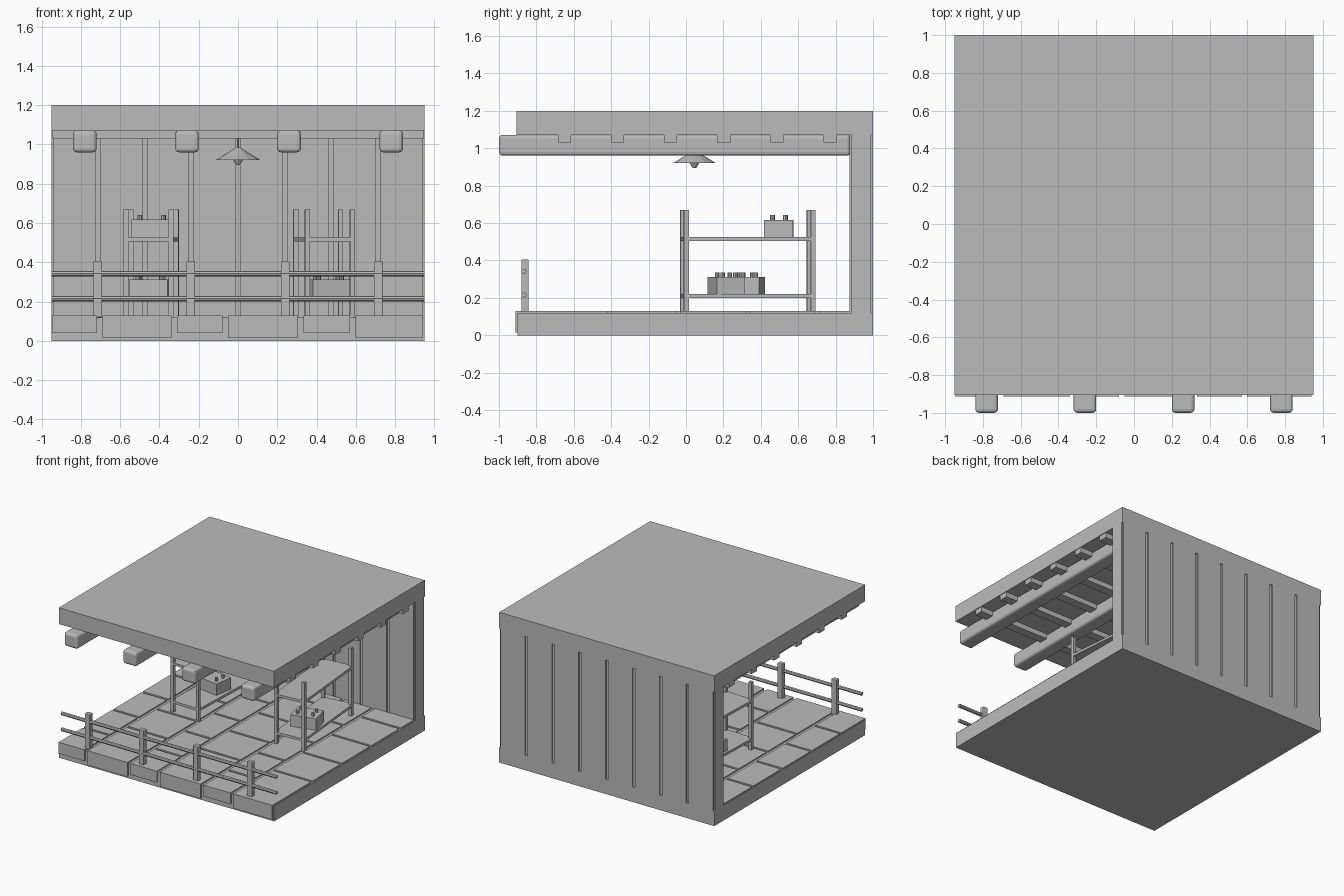
import bpy, math
from mathutils import Matrix, Vector

cube = bpy.data.objects.get("Cube")
if cube:
    bpy.data.objects.remove(cube, do_unlink=True)

GREY = (0.5, 0.5, 0.5, 1)
mat = bpy.data.materials.new("plain_grey")
mat.use_nodes = True
mat.diffuse_color = GREY
mat.node_tree.nodes["Principled BSDF"].inputs["Base Color"].default_value = GREY


def finish(name):
    ob = bpy.context.object
    ob.name = name
    ob.data.materials.append(mat)
    return ob


def box(name, x, y, z, bevel=0, frame=None):
    """Box from (min, max) pairs, optionally placed in a turned frame."""
    bpy.ops.mesh.primitive_cube_add(size=1)
    ob = finish(name)
    size = Vector([b - a for a, b in (x, y, z)])
    mid = Vector([(a + b) / 2 for a, b in (x, y, z)])
    ob.data.transform(Matrix.Translation(mid) @ Matrix.Diagonal(size.to_4d()))
    if frame:
        ob.matrix_world = frame
    if bevel:
        mod = ob.modifiers.new("Bevel", "BEVEL")
        mod.width, mod.segments = bevel, 3
    return ob


def cone(name, centre, r1, r2, height, sides, turn=(0, 0, 0)):
    bpy.ops.mesh.primitive_cone_add(vertices=sides, radius1=r1, radius2=r2, depth=height,
                                    location=centre, rotation=turn)
    return finish(name)


def frame_at(x, y, z, degrees):
    return Matrix.Translation((x, y, z)) @ Matrix.Rotation(math.radians(degrees), 4, "Z")


# Shell: floor slab, roof slab and back wall, open at the sides and front
W = 0.95
box("floor_slab", (-W, W), (-0.9, 1), (0, 0.12))
box("roof_slab", (-W, W), (-0.905, 1), (1.07, 1.2))
box("wall_core", (-W, W), (0.885, 0.99), (0.12, 1.07))

# Wall boards on both faces, leaving narrow grooves
pitch = 2 * W / 8
for i in range(8):
    left = -W + i * pitch
    span = (left + 0.011, left + pitch - 0.011)
    box("inner_wall_board", span, (0.875, 0.886), (0.12, 1.07))
    box("outer_wall_board", span, (0.989, 1), (0.12, 1.07))

# Stone paving in staggered columns, with facing stones on the front edge
edges = [-0.96, -0.705, -0.325, -0.065, 0.32, 0.585, 0.955]
for i, (a, b) in enumerate(zip(edges, edges[1:])):
    span = (a + 0.014, b - 0.014)
    odd = i % 2
    box("facing_stone", span, (-0.912, -0.899), (0.015 if odd else 0.04, 0.13))
    start, end = -0.9, (-0.41 if odd else -0.6)
    while start < 0.86:
        box("paving_stone", span, (start + (0.01 if start > -0.9 else 0), end - 0.01),
            (0.115, 0.13))
        start, end = end, min(end + 0.37, 0.885)

# Ceiling beams and cross battens
for x in (-0.78, -0.26, 0.26, 0.78):
    box("ceiling_beam", (x - 0.06, x + 0.06), (-1, 0.88), (0.96, 1.072), 0.02)
for i in range(6):
    y = -0.65 + i * 0.284
    box("ceiling_batten", (-0.945, 0.945), (y - 0.035, y + 0.035), (1.03, 1.072))

# Front railing
for x in (-0.715, -0.24, 0.24, 0.715):
    box("railing_post", (x - 0.022, x + 0.022), (-0.88, -0.842), (0.12, 0.405), 0.005)
for z in (0.215, 0.342):
    cone("railing_rail", (0, -0.867, z), 0.014, 0.014, 2 * W, 8, (0, math.pi / 2, 0))

# Two shelf racks, each turned slightly
for x, turn in ((0.4375, 5), (-0.4425, -2.2)):
    place = frame_at(x, 0.33, 0, turn)
    for px in (-0.115, 0.115):
        for py in (-0.34, 0.34):
            box("shelf_post", (px - 0.0125, px + 0.0125), (py - 0.0125, py + 0.0125),
                (0.12, 0.67), frame=place)
    for z in (0.21, 0.515):
        box("shelf_board", (-0.127, 0.127), (-0.35, 0.35), (z - 0.01, z + 0.01), frame=place)

# Crates with four round studs on the lid
for x, y, z, turn in ((0.46, 0.215, 0.22, 14), (-0.445, 0.33, 0.22, -9), (-0.44, 0.497, 0.525, -1)):
    place = frame_at(x, y, z, turn)
    box("crate", (-0.1, 0.1), (-0.077, 0.077), (0, 0.092), frame=place)
    for sx in (-0.06, 0.06):
        for sy in (-0.035, 0.035):
            cone("crate_stud", place @ Vector((sx, sy, 0.104)), 0.012, 0.012, 0.026, 8)

# Hanging lamp
cone("lamp_shade", (0, 0.045, 0.952), 0.115, 0.012, 0.064, 12)
cone("lamp_bulb", (0, 0.045, 0.908), 0.01, 0.026, 0.026, 10)
cone("lamp_cord", (0, 0.045, 1.025), 0.006, 0.006, 0.1, 8)
